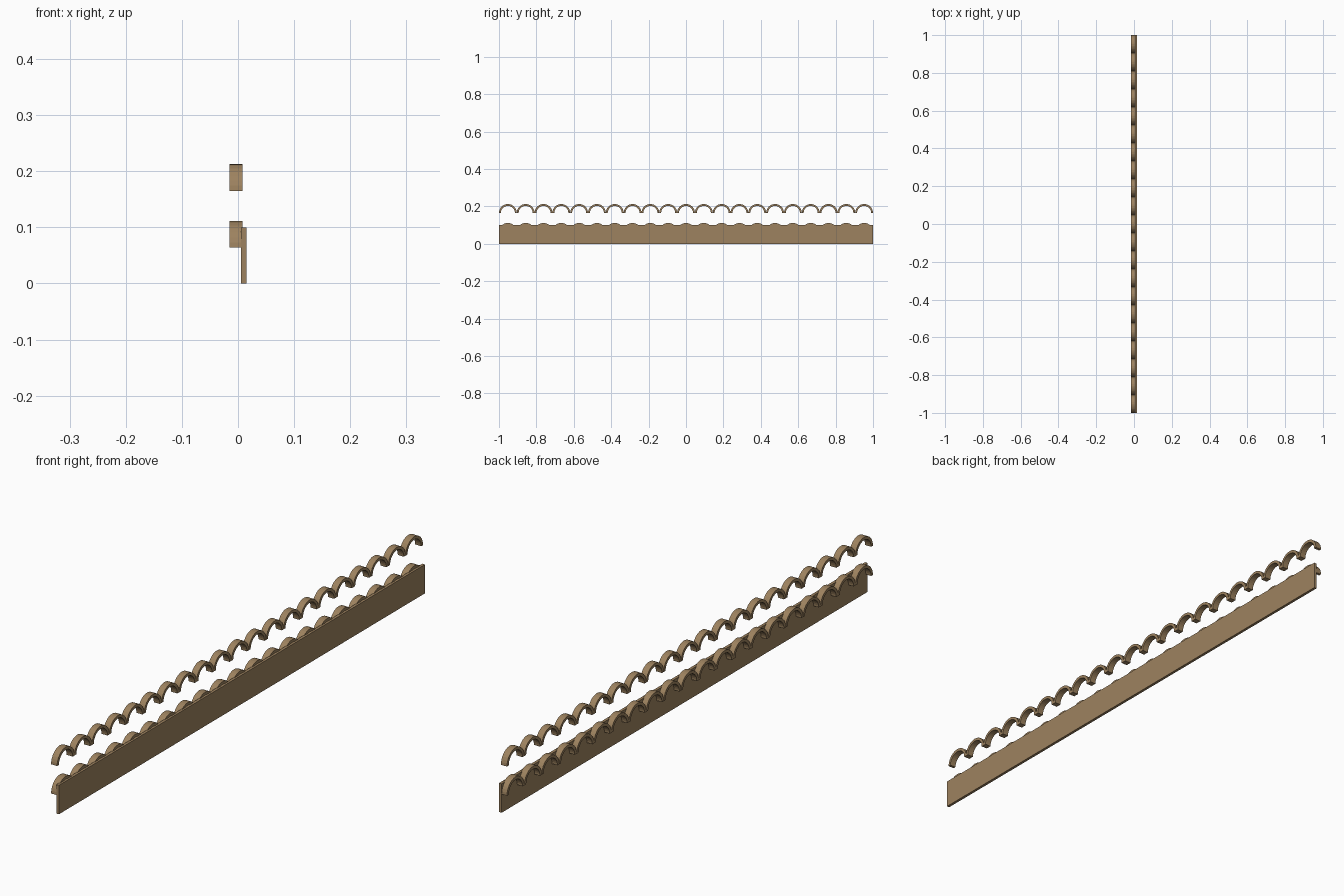
import bpy, bmesh, math

cube = bpy.data.objects.get("Cube")
if cube:
    bpy.data.objects.remove(cube, do_unlink=True)

ARCHES = 21
PITCH = 2 / ARCHES
OUTER = PITCH / 2
INNER = OUTER - 0.01
SEGMENTS = 16

wood = bpy.data.materials.new("tan wood")
wood.use_nodes = True
colour = (0.34, 0.225, 0.115, 1)
wood.diffuse_color = colour
wood.node_tree.nodes["Principled BSDF"].inputs["Base Color"].default_value = colour


def add_object(name, bm):
    bmesh.ops.recalc_face_normals(bm, faces=bm.faces)
    mesh = bpy.data.meshes.new(name)
    bm.to_mesh(mesh)
    bm.free()
    mesh.materials.append(wood)
    obj = bpy.data.objects.new(name, mesh)
    bpy.context.collection.objects.link(obj)
    return obj


def arch_row(name, base_z, x0=-0.015, x1=0.008):
    """Half-ring extruded across x and repeated along y."""
    bm = bmesh.new()
    rings = []
    for i in range(SEGMENTS + 1):
        a = math.pi * i / SEGMENTS
        corners = ((x0, OUTER), (x1, OUTER), (x1, INNER), (x0, INNER))
        rings.append([bm.verts.new((x, -r * math.cos(a), r * math.sin(a)))
                      for x, r in corners])
    for a, b in zip(rings, rings[1:]):
        for k in range(4):
            n = (k + 1) % 4
            bm.faces.new((a[k], a[n], b[n], b[k]))
    bm.faces.new(rings[0])
    bm.faces.new(rings[-1])
    row = add_object(name, bm)
    row.location = (0, -1 + OUTER, base_z)
    array = row.modifiers.new("repeat", "ARRAY")
    array.count = ARCHES
    array.use_relative_offset = False
    array.use_constant_offset = True
    array.constant_offset_displace = (0, PITCH, 0)
    return row


# Two matching rows of scallops
arch_row("upper_scallops", 0.165)
arch_row("lower_scallops", 0.064)

# Long flat board behind the lower row
bm = bmesh.new()
bmesh.ops.create_cube(bm, size=1)
bmesh.ops.scale(bm, vec=(0.01, 2, 0.1), verts=bm.verts)
bmesh.ops.translate(bm, vec=(0.01, 0, 0.05), verts=bm.verts)
add_object("board", bm)
